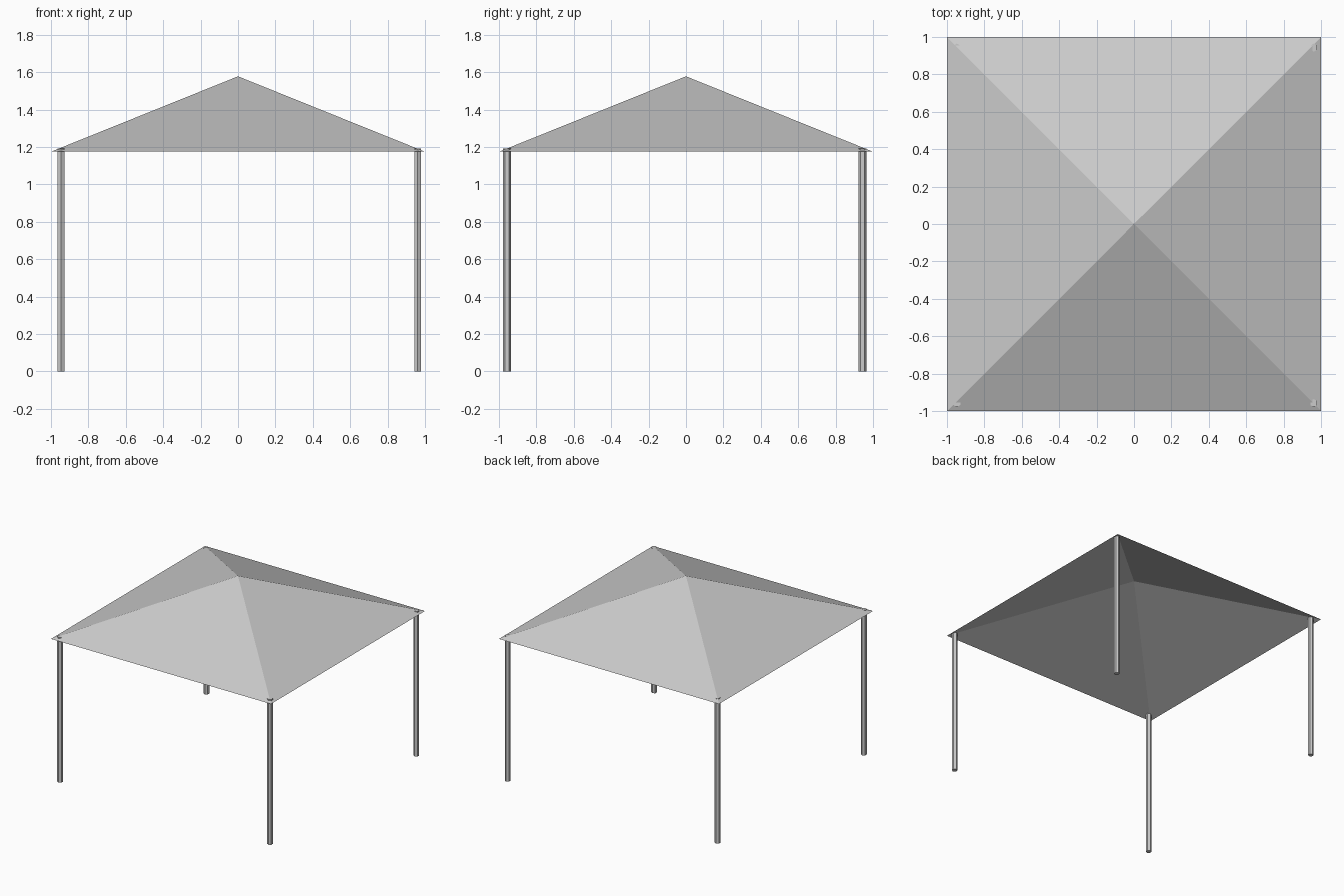
import bpy, bmesh, math

if "Cube" in bpy.data.objects:
    bpy.data.objects.remove(bpy.data.objects["Cube"])

EAVE, APEX, POLE_TOP = 1.175, 1.578, 1.193


def finish(name, bm):
    mesh = bpy.data.meshes.new(name)
    bm.to_mesh(mesh)
    bm.free()
    obj = bpy.data.objects.new(name, mesh)
    bpy.context.collection.objects.link(obj)
    return obj


# Canopy: open, four-sided pyramid of thin fabric
bm = bmesh.new()
apex = bm.verts.new((0, 0, APEX))
rim = [bm.verts.new((x, y, EAVE)) for x, y in ((-1, -1), (1, -1), (1, 1), (-1, 1))]
for i in range(4):
    bm.faces.new((rim[i], rim[(i + 1) % 4], apex))
finish("canopy", bm)

# Corner poles: six-sided, reaching just through the canopy
for side, x in (("left", -0.947), ("right", 0.961)):
    for end, y in (("front", -0.957), ("back", 0.943)):
        bm = bmesh.new()
        bmesh.ops.create_cone(bm, cap_ends=True, segments=6, radius1=0.0215,
                              radius2=0.0215, depth=POLE_TOP)
        pole = finish(f"{end}_{side}_pole", bm)
        pole.location = (x, y, POLE_TOP / 2)
